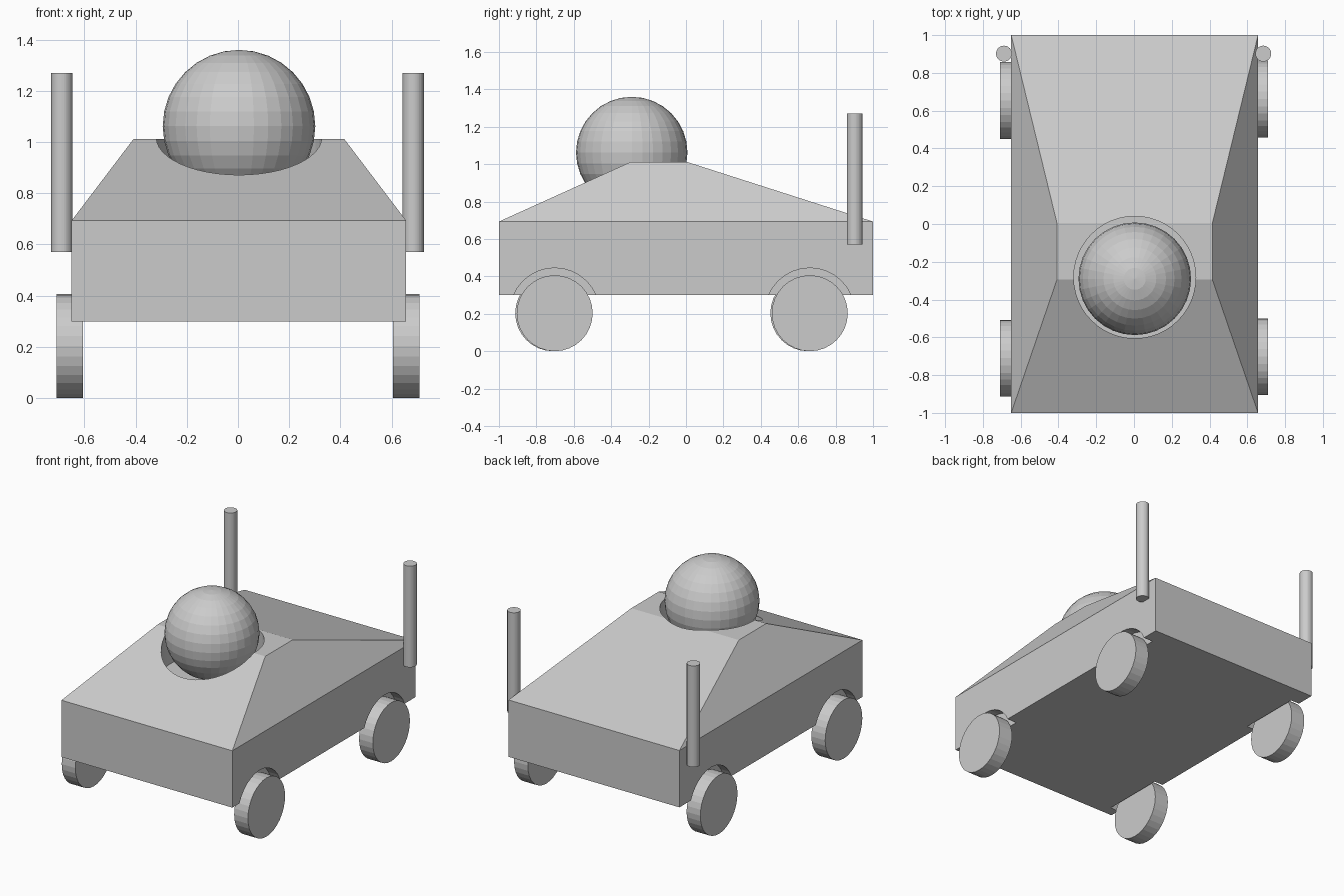
import bpy, math

if "Cube" in bpy.data.objects:
    bpy.data.objects.remove(bpy.data.objects["Cube"])

grey = bpy.data.materials.new("plain_grey")
grey.diffuse_color = (0.6, 0.6, 0.6, 1)
grey.use_nodes = True
grey.node_tree.nodes["Principled BSDF"].inputs["Base Color"].default_value = grey.diffuse_color


def finish(obj, name):
    obj.name = name
    obj.data.materials.clear()
    obj.data.materials.append(grey)
    return obj


def cylinder(name, radius, depth, centre, along_x=False, sides=32):
    rot = (0, math.pi / 2, 0) if along_x else (0, 0, 0)
    bpy.ops.mesh.primitive_cylinder_add(vertices=sides, radius=radius, depth=depth,
                                        location=centre, rotation=rot)
    return finish(bpy.context.object, name)


def cut(target, cutter):
    mod = target.modifiers.new("cut", "BOOLEAN")
    mod.operation = "DIFFERENCE"
    mod.solver = "EXACT"
    mod.object = cutter
    bpy.context.view_layer.objects.active = target
    bpy.ops.object.modifier_apply(modifier=mod.name)
    bpy.data.objects.remove(cutter)


# Hull: three stacked rectangles (x0, x1, y0, y1, z) joined by side faces
rings = [(-0.65, 0.657, -1, 1, 0.30),
         (-0.65, 0.657, -1, 1, 0.693),
         (-0.408, 0.415, -0.295, 0.005, 1.012)]
verts = []
for x0, x1, y0, y1, z in rings:
    verts += [(x0, y0, z), (x1, y0, z), (x1, y1, z), (x0, y1, z)]
faces = [(3, 2, 1, 0), (8, 9, 10, 11)]
for r in (0, 4):
    for i in range(4):
        j = (i + 1) % 4
        faces.append((r + i, r + j, r + 4 + j, r + 4 + i))
mesh = bpy.data.meshes.new("hull")
mesh.from_pydata(verts, [], faces)
hull = bpy.data.objects.new("hull", mesh)
bpy.context.collection.objects.link(hull)
finish(hull, "hull")

# Round well for the ball
cut(hull, cylinder("well_cutter", 0.323, 0.6, (0.004, -0.282, 1.06), sides=48))

# Wheels and their arches
for side, sx in (("left", -1), ("right", 1)):
    for end, y in (("front", -0.706), ("rear", 0.658)):
        wy = y + 0.004 * sx
        cut(hull, cylinder("arch_cutter", 0.24, 0.3, (sx * 0.735, wy, 0.205), True))
        cylinder(f"{end}_{side}_wheel", 0.203, 0.105, (sx * 0.657, wy, 0.203), True)

    # Rear upright pole
    cylinder(f"{side}_pole", 0.042, 0.70, (sx * 0.6865 - 0.002, 0.902, 0.92))

# Ball resting in the well
bpy.ops.mesh.primitive_uv_sphere_add(segments=32, ring_count=16, radius=0.298,
                                     location=(0.004, -0.29, 1.062))
finish(bpy.context.object, "ball")
